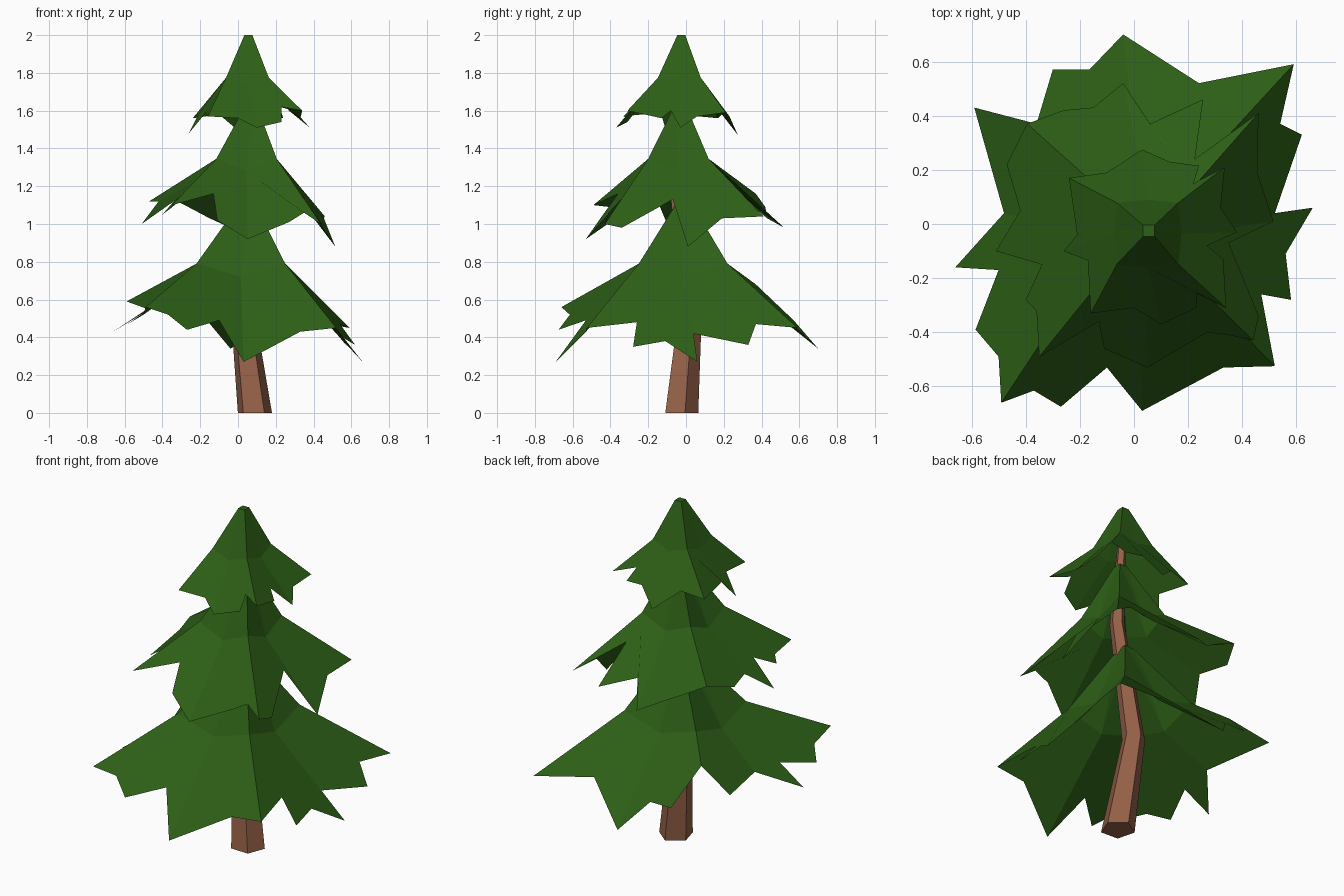
import bpy
from math import sin, cos, radians


def material(name, colour):
    m = bpy.data.materials.new(name)
    m.diffuse_color = (*colour, 1)
    return m


GREEN = material("needles", (0.026, 0.115, 0.008))
BROWN = material("bark", (0.30, 0.12, 0.065))


def make(name, verts, faces, mat):
    me = bpy.data.meshes.new(name)
    me.from_pydata(verts, [], faces)
    me.materials.append(mat)
    ob = bpy.data.objects.new(name, me)
    bpy.context.collection.objects.link(ob)
    return ob


# clockwise from the back: side middles and corners in turn
DIRS = [(0, 1), (1, 1), (1, 0), (1, -1), (0, -1), (-1, -1), (-1, 0), (-1, 1)]


def tier(name, top, ring, keys, tips):
    """Open four-sided skirt: small square cap, shoulder ring, ragged hem.
    top is (x, y, z, radius); ring is (x, y, half width, corner half width,
    middle z, corner z); keys are the tips that end the eight ridges."""
    tx, ty, tz, tr = top
    rx, ry, half, corner, zm, zc = ring
    verts = [(tx + tr * dx * 0.7, ty + tr * dy * 0.7, tz) for dx, dy in DIRS[1::2]]
    for i, (dx, dy) in enumerate(DIRS):
        h, z = (corner, zc) if i % 2 else (half, zm)
        verts.append((rx + h * dx, ry + h * dy, z))
    verts += tips
    R = lambda i: 4 + i % 8
    n = len(tips)
    faces = [(3, 2, 1, 0)]
    # cap to shoulder
    for k in range(4):
        m = 2 * k
        faces += [(k, R(m + 1), R(m)), (k, R(m + 2), R(m + 1)),
                  (k, (k + 1) % 4, R(m + 2))]
    # one flat ragged face between neighbouring ridges
    ends = list(keys) + [keys[0] + n]
    for i in range(8):
        hem = [12 + j % n for j in range(ends[i], ends[i + 1] + 1)]
        faces.append([R(i), R(i + 1)] + hem[::-1])
    return make(name, verts, faces, GREEN)


# lower branches
tier("lower_branches", (0.05, -0.01, 1.13, 0.04),
     (0.015, -0.015, 0.24, 0.235, 0.72, 0.79),
     (0, 2, 6, 10, 12, 16, 21, 23), [
    (-.04, .70, .34), (.24, .52, .51), (.59, .59, .45), (.54, .37, .47),
    (.62, .33, .36), (.52, .04, .42), (.66, .06, .27), (.56, -.11, .38),
    (.58, -.28, .35), (.47, -.26, .48), (.52, -.525, .45), (.33, -.53, .43),
    (.03, -.69, .27), (-.10, -.53, .49), (-.27, -.675, .44), (-.37, -.615, .52),
    (-.49, -.66, .56), (-.50, -.49, .52), (-.585, -.39, .47), (-.50, -.17, .53),
    (-.66, -.16, .43), (-.48, .04, .55), (-.59, .43, .59), (-.36, .37, .68),
    (-.30, .57, .49), (-.165, .57, .49)])

# middle branches
tier("middle_branches", (0.07, -0.03, 1.64, 0.035),
     (0.045, -0.04, 0.165, 0.16, 1.28, 1.345),
     (0, 4, 6, 9, 12, 15, 20, 22), [
    (-.04, .52, .98), (.06, .37, 1.09), (.255, .46, 1.02), (.225, .24, 1.21),
    (.46, .41, 1.04), (.455, .19, 1.03), (.515, .01, .88), (.35, -.07, 1.13),
    (.46, -.34, .98), (.44, -.43, 1.0), (.35, -.41, 1.06), (.27, -.40, 1.01),
    (.05, -.53, .92), (-.11, -.46, 1.02), (-.13, -.36, 1.16), (-.35, -.49, 1.10),
    (-.36, -.32, 1.08), (-.40, -.28, 1.05), (-.34, -.15, 1.12), (-.51, -.10, 1.0),
    (-.42, .05, 1.12), (-.47, .22, 1.12), (-.395, .37, 1.16), (-.26, .42, 1.09),
    (-.15, .43, 1.03)])

# upper branches
tier("upper_branches", (0.055, -0.025, 2.0, 0.03),
     (0.05, -0.035, 0.125, 0.113, 1.74, 1.775),
     (0, 4, 6, 9, 12, 14, 16, 18), [
    (.03, .275, 1.47), (.13, .23, 1.57), (.24, .215, 1.56), (.22, .15, 1.62),
    (.335, .21, 1.59), (.32, .06, 1.57), (.38, -.03, 1.51), (.27, -.08, 1.60),
    (.33, -.13, 1.56), (.34, -.31, 1.60), (.23, -.255, 1.62), (.23, -.31, 1.54),
    (.10, -.37, 1.51), (0, -.31, 1.56), (-.16, -.33, 1.57), (-.17, -.135, 1.59),
    (-.26, -.10, 1.48), (-.21, -.04, 1.58), (-.24, .17, 1.56), (-.10, .19, 1.58)])

# bent five-sided trunk: x, y, z, radius
path = [(.088, -.03, 0, .095), (.02, .02, .57, .065),
        (.07, -.058, 1.3, .042), (.06, -.025, 1.87, .02)]
verts = [(x + r * cos(radians(15 + 72 * i)), y + r * sin(radians(15 + 72 * i)), z)
         for x, y, z, r in path for i in range(5)]
faces = [(5 * s + i, 5 * s + (i + 1) % 5, 5 * s + 5 + (i + 1) % 5, 5 * s + 5 + i)
         for s in range(3) for i in range(5)]
faces += [(4, 3, 2, 1, 0), (15, 16, 17, 18, 19)]
make("trunk", verts, faces, BROWN)
